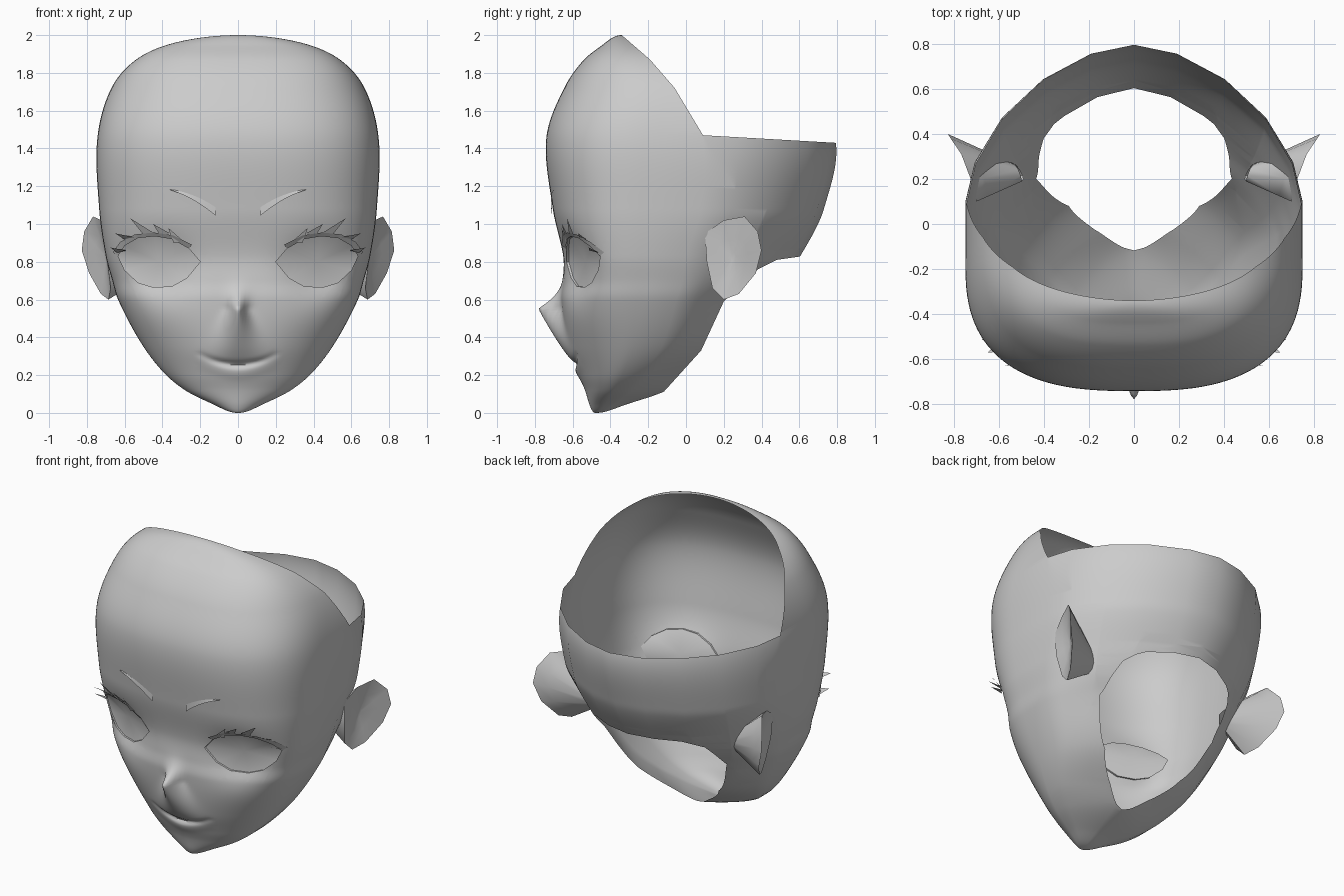
import bpy, bmesh, math
from mathutils import Vector
from mathutils.bvhtree import BVHTree

if "Cube" in bpy.data.objects:
    bpy.data.objects.remove(bpy.data.objects["Cube"], do_unlink=True)

GREY = (0.6, 0.6, 0.6, 1.0)
skin = bpy.data.materials.new("plain grey")
skin.use_nodes = True
skin.diffuse_color = GREY
skin.node_tree.nodes["Principled BSDF"].inputs["Base Color"].default_value = GREY


def finish(name, bm, angle=60):
    """Turn a half (+x) bmesh into a mirrored, smooth shaded object."""
    mesh = bpy.data.meshes.new(name)
    bm.to_mesh(mesh)
    bm.free()
    mesh.materials.append(skin)
    obj = bpy.data.objects.new(name, mesh)
    bpy.context.collection.objects.link(obj)
    bpy.ops.object.select_all(action='DESELECT')
    obj.select_set(True)
    bpy.context.view_layer.objects.active = obj
    bpy.ops.object.shade_smooth_by_angle(angle=math.radians(angle))
    mirror = obj.modifiers.new("Mirror", 'MIRROR')
    mirror.merge_threshold = 0.0005


def bridge(bm, a, b, closed=False):
    """Join two rows of vertices with quads."""
    n = len(a)
    for i in range(n if closed else n - 1):
        j = (i + 1) % n
        bm.faces.new((a[i], a[j], b[j], b[i]))


def line(points, u):
    """Piecewise straight line, extended at both ends."""
    k = 0
    while k < len(points) - 2 and u > points[k + 1][0]:
        k += 1
    (u0, v0), (u1, v1) = points[k], points[k + 1]
    return v0 + (v1 - v0) * (u - u0) / (u1 - u0)


# Head slices: height, half width, front y, front centre, back centre, back y
SLICES = [
    (0.00, 0.00, -.48, -.48, -.48, -.48),
    (0.04, 0.12, -.51, -.43, -.40, -.33),
    (0.12, 0.28, -.535, -.38, -.32, -.10),
    (0.20, 0.38, -.57, -.34, -.24, 0.03),
    (0.35, 0.50, -.625, -.28, -.13, 0.25),
    (0.60, 0.635, -.66, -.22, -.05, 0.41),
    (0.70, 0.665, -.65, -.20, -.02, 0.51),
    (0.83, 0.70, -.65, -.20, 0.00, 0.605),
    (1.08, 0.735, -.705, -.18, 0.08, 0.73),
    (1.45, 0.745, -.74, -.15, 0.09, 0.79),
    (1.72, 0.67, -.645, -.10, 0.00, 0.60),
    (1.87, 0.54, -.54, -.19, -.10, 0.40),
    (1.95, 0.37, -.44, -.27, -.20, 0.10),
    (2.00, 0.00, -.34, -.34, -.34, -.34),
]
KNOTS = [math.acos(1 - s[0]) for s in SLICES]


def slice_at(v):
    """Smooth cubic blend of the slice table."""
    k = max(i for i in range(len(KNOTS) - 1) if KNOTS[i] <= v + 1e-9)
    h = KNOTS[k + 1] - KNOTS[k]
    t = (v - KNOTS[k]) / h

    def slope(i, c):
        a, b = max(i - 1, 0), min(i + 1, len(KNOTS) - 1)
        return (SLICES[b][c] - SLICES[a][c]) / (KNOTS[b] - KNOTS[a]) * h

    out = []
    for c in range(1, 6):
        p, q = SLICES[k][c], SLICES[k + 1][c]
        m, n = slope(k, c), slope(k + 1, c)
        out.append(p + m * t + (3 * (q - p) - 2 * m - n) * t * t
                   + (2 * (p - q) + m + n) * t ** 3)
    return out


def bell(d, width):
    return math.exp(-(d / width) ** 2)


def features(x, z):
    """Nose, lips and eye hollow as an offset in y."""
    if z < 0.55:
        size, wide = max(0, (z - 0.27) / 0.28), 0.035 + 0.35 * (0.55 - z)
    else:
        size, wide = math.exp(-((z - 0.55) / 0.06) ** 1.3), 0.035 + 0.2 * (z - 0.55)
    dy = -0.125 * size * bell(x, wide)
    mouth = 0.255 + 0.045 * (x / 0.18) ** 2
    fade = bell(x, 0.17) if x < 0.21 else 0
    dy += fade * (0.02 * bell(z - mouth, 0.015) - 0.006 * bell(z - mouth + 0.045, 0.03))
    return dy + 0.065 * bell(x - 0.42, 0.16) * bell(z - 0.75, 0.15)


# Head shell, half of it, as a stack of horizontal slices
FRONT, BACK, ROWS = 38, 5, 190
head = bmesh.new()
rows = []
for r in range(ROWS + 1):
    v = math.pi * r / ROWS
    z = 1 - math.cos(v)
    w, yf, cf, cb, yb = slice_at(min(v, KNOTS[-1]))
    w = max(w, 0)
    row = []
    s = min(1, max(0, (z - 0.2) / 0.55))
    power = 2 / (1.85 + 0.85 * s * s * (3 - 2 * s))
    back_power = 2 / min(1.72, max(1.3, 1.2 + 0.5 * z))
    for i in range(FRONT + 1):
        a = math.pi / 2 * (i / FRONT) ** 1.4
        x = w * math.sin(a) ** power
        y = cf + (yf - cf) * max(math.cos(a), 0) ** power
        row.append(head.verts.new((x, y + features(x, z), z)))
    for i in range(BACK + 1):
        a = math.pi / 2 * i / BACK
        x = w * max(math.cos(a), 0) ** back_power if i < BACK else 0
        row.append(head.verts.new((x, cb + (yb - cb) * math.sin(a) ** back_power, z)))
    rows.append(row)
for low, high in zip(rows, rows[1:]):
    bridge(head, low, high)
bmesh.ops.remove_doubles(head, verts=head.verts, dist=0.0004)
surface = BVHTree.FromBMesh(head)


def on_face(x, z, lift=0.0):
    hit = surface.ray_cast(Vector((x, -3, z)), Vector((0, 1, 0)))[0]
    return Vector((x, (hit.y if hit else -0.4) - lift, z))


def split(point, normal, test):
    faces = [f for f in head.faces if test(f.calc_center_median())]
    geom = set(faces)
    for f in faces:
        geom.update(f.edges, f.verts)
    bmesh.ops.bisect_plane(head, geom=list(geom), plane_co=point, plane_no=normal, dist=1e-5)


def remove(test):
    gone = [f for f in head.faces if test(f.calc_center_median())]
    bmesh.ops.delete(head, geom=gone, context='FACES')


# Open crown and neck, as (y, z) lines
CROWN = [(-.34, 2), (-.19, 1.87), (-.06, 1.72), (.09, 1.47), (.79, 1.43)]
NECK = [(-.11, .12), (.08, .33), (.2, .59), (.38, .76), (.48, .81), (.62, .83)]
for border in (CROWN, NECK):
    for (y0, z0), (y1, z1) in zip(border, border[1:]):
        split((0, y0, z0), (0, z0 - z1, y1 - y0),
              lambda c: y0 - 0.18 < c.y < y1 + 0.18 and abs(c.z - line(border, c.y)) < 0.35)
remove(lambda c: c.z > line(CROWN, c.y) or c.z < line(NECK, c.y))

# Eye openings, cut straight through from the front
EYE = [(.2, .80), (.26, .87), (.35, .92), (.44, .935), (.53, .925), (.6, .885), (.635, .83),
       (.6, .755), (.53, .69), (.45, .665), (.35, .67), (.27, .715)]
sides = [(Vector((a[0], 0, a[1])), Vector((a[1] - b[1], 0, b[0] - a[0])))
         for a, b in zip(EYE, EYE[1:] + EYE[:1])]
for p, n in sides:
    split(p, n, lambda c: c.y < -0.25 and 0.15 < c.x < 0.68 and 0.62 < c.z < 0.98)
remove(lambda c: c.y < -0.25 and all((c - p).dot(n) < 0 for p, n in sides))
finish("head_shell", head)

# Eye plates set slightly back in the openings
eye = bmesh.new()
rim = [eye.verts.new(on_face(x, z)) for x, z in EYE]
plate = [eye.verts.new(on_face(x, z, -0.012)) for x, z in EYE]
bridge(eye, rim, plate, closed=True)
hub = eye.verts.new(on_face(0.42, 0.8, -0.012))
for a, b in zip(plate, plate[1:] + plate[:1]):
    eye.faces.new((a, b, hub))
finish("eye_plates", eye, 40)

# Upper lashes: a lid strip with spikes
lash = bmesh.new()
lid = EYE[1:7]
inner = [lash.verts.new(on_face(x, z, 0.004)) for x, z in lid]
outer = [lash.verts.new(on_face(x + 0.12 * (x - 0.4), z + 0.02, 0.015)) for x, z in lid]
bridge(lash, inner, outer)
SPIKES = [(.31, .91, .37, .98), (.38, .95, .45, 1.0), (.47, .955, .57, 1.03),
          (.57, .93, .65, .95), (.61, .86, .675, .875)]
for x, z, tip_x, tip_z in SPIKES:
    base = [on_face(x - 0.02, z, 0.008), on_face(x + 0.03, z - 0.012, 0.008)]
    tip = on_face(x, z, 0.025)
    tip.x, tip.z = tip_x, tip_z
    lash.faces.new([lash.verts.new(p) for p in base + [tip]])
finish("eyelashes", lash, 30)

# Eyebrows: thin tapered strips
brow = bmesh.new()
lower, upper = [], []
for i in range(9):
    t = i / 8
    x, z = 0.12 + 0.24 * t, 1.045 + 0.2 * t - 0.065 * t * t
    lower.append(brow.verts.new(on_face(x, z, 0.012)))
    upper.append(brow.verts.new(on_face(x, z + 0.042 * (1 - t) + 0.003, 0.006)))
bridge(brow, lower, upper)
finish("eyebrows", brow)

# Ears: a rim with a shallow dish in front and a back tapering into the head
EAR = [(.1, .95), (.2, 1.02), (.31, 1.04), (.38, .96), (.4, .86),
       (.37, .74), (.28, .63), (.2, .6), (.14, .66), (.11, .8)]
ear = bmesh.new()
edge = [Vector((0.71 + 0.42 * (y - 0.1) - 0.22 * abs(z - 0.9), y, z)) for y, z in EAR]
middle = sum(edge, Vector()) / len(edge) - Vector((0.04, 0, 0))
root = Vector((0.43, 0.22, 0.76))


def ring(target, amount):
    return [ear.verts.new(p.lerp(target, amount)) for p in edge]


loops = [ring(middle, 0.9), ring(middle, 0.5), ring(middle, 0), ring(root, 0.2), ring(root, 0.75)]
for a, b in zip(loops, loops[1:]):
    bridge(ear, a, b, closed=True)
ear.faces.new(loops[0])
bmesh.ops.recalc_face_normals(ear, faces=ear.faces)
finish("ears", ear)
